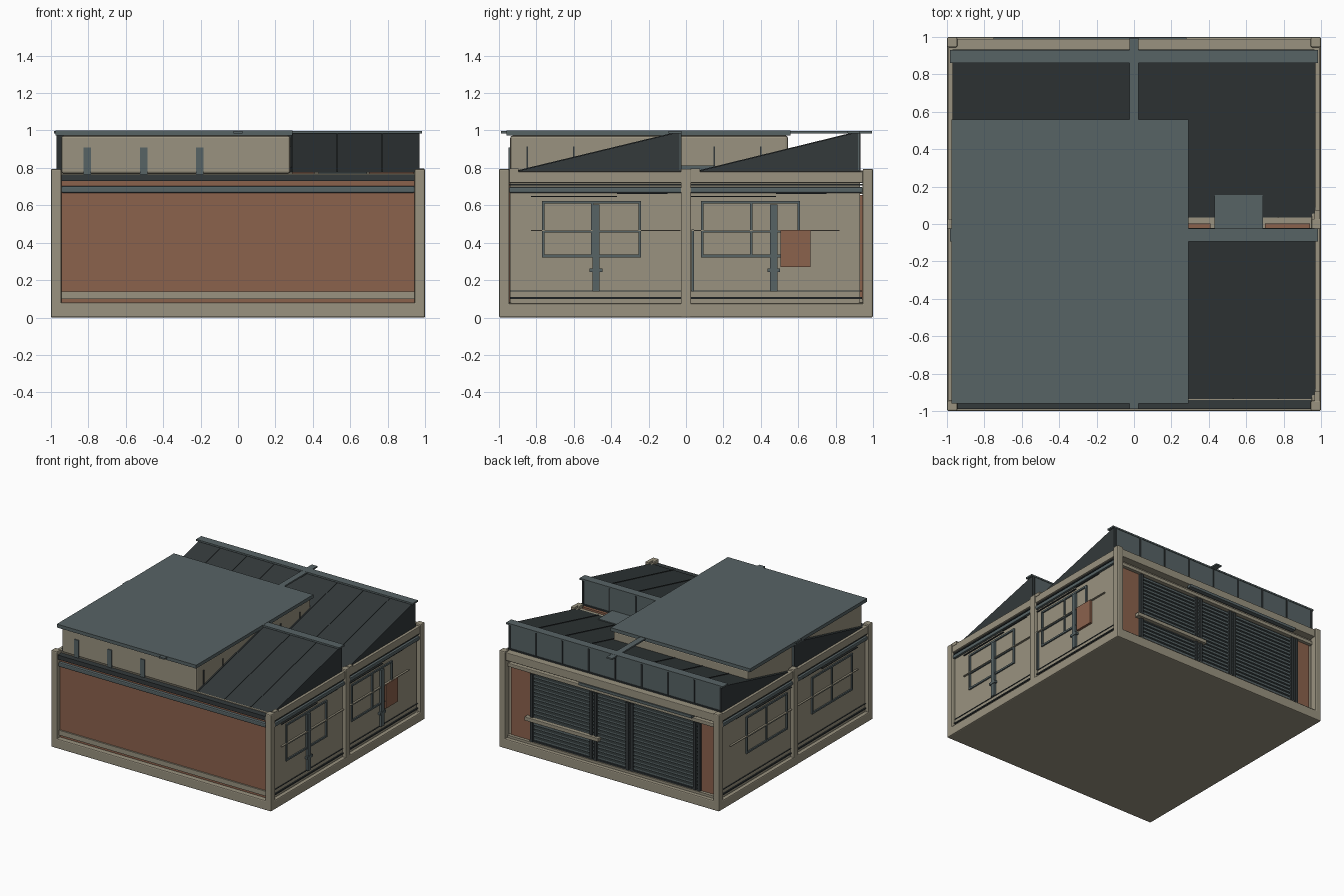
import bpy

if "Cube" in bpy.data.objects:
    bpy.data.objects.remove(bpy.data.objects["Cube"], do_unlink=True)


def material(name, rgb):
    m = bpy.data.materials.new(name)
    m.use_nodes = True
    m.diffuse_color = (*rgb, 1)
    bsdf = m.node_tree.nodes["Principled BSDF"]
    bsdf.inputs["Base Color"].default_value = (*rgb, 1)
    bsdf.inputs["Roughness"].default_value = 0.8
    return m


BEIGE = material("beige concrete", (0.32, 0.29, 0.215))
SLATE = material("slate metal", (0.095, 0.125, 0.13))
DARK = material("dark roofing", (0.033, 0.041, 0.043))
BRICK = material("terracotta", (0.26, 0.122, 0.073))


def solid(name, verts, faces, mat):
    me = bpy.data.meshes.new(name)
    me.from_pydata(verts, [], faces)
    me.materials.append(mat)
    ob = bpy.data.objects.new(name, me)
    bpy.context.collection.objects.link(ob)
    return ob


def box(name, x, y, z, mat, bevel=0):
    """Box from (low, high) pairs on each axis."""
    x, y, z = sorted(x), sorted(y), sorted(z)
    v = [(a, b, c) for a in x for b in y for c in z]
    f = [(0, 1, 3, 2), (4, 6, 7, 5), (0, 4, 5, 1), (2, 3, 7, 6), (0, 2, 6, 4), (1, 5, 7, 3)]
    ob = solid(name, v, f, mat)
    if bevel:
        mod = ob.modifiers.new("Bevel", "BEVEL")
        mod.width = bevel
        mod.segments = 2
    return ob


def repeat(ob, count, offset):
    mod = ob.modifiers.new("Array", "ARRAY")
    mod.count = count
    mod.use_relative_offset = False
    mod.use_constant_offset = True
    mod.constant_offset_displace = offset
    return ob


def wedge(name, x, y, z, mat):
    """Prism rising from y low to y high."""
    v = [(a, b, c) for a in x for b, c in ((y[0], z[0]), (y[1], z[0]), (y[1], z[1]))]
    return solid(name, v, [(0, 2, 1), (3, 4, 5), (0, 1, 4, 3), (1, 2, 5, 4), (0, 3, 5, 2)], mat)


# Main body and frame
box("body", (-.97, .97), (-.94, .93), (.01, .77), BEIGE)
box("floor_slab", (-.98, .98), (-.98, .98), (0, .05), BEIGE)
for s in (1, -1):
    side = "left" if s > 0 else "right"
    for e, end in ((1, "back"), (-1, "front")):
        box(f"{end}_{side}_column", (s * .945, s), (e * .945, e), (0, .795), BEIGE, .008)
    box(f"{side}_middle_column", (s * .95, s), (-.028, .028), (0, .795), BEIGE, .006)
    box(f"{side}_base_beam", (s * .95, s), (-.98, .98), (0, .075), BEIGE, .008)
    box(f"{side}_top_beam", (s * .95, s * .992), (-.96, .96), (.72, .78), BEIGE, .004)
    box(f"{side}_sill", (s * .965, s * .98), (-.94, .94), (.1, .11), DARK)
    box(f"{side}_pipe", (s * .965, s * .99), (-.945, .945), (.667, .697), SLATE, .006)
    box(f"{side}_top_line", (s * .965, s * .982), (-.945, .945), (.707, .715), DARK)
    box(f"{side}_bottom_line", (s * .965, s * .976), (-.94, .94), (.14, .145), DARK)
box("front_base_beam", (-.98, .98), (-1, -.93), (0, .08), BEIGE, .008)
box("back_base_beam", (-.98, .98), (.92, 1), (0, .08), BEIGE, .008)
box("back_top_beam", (-.96, .96), (.92, .99), (.72, .785), BEIGE, .005)

# Front wall
box("front_panel", (-.945, .945), (-.96, -.94), (.08, .73), BRICK)
box("front_sill", (-.945, .945), (-.972, -.94), (.1, .14), BEIGE)
box("front_pipe", (-.945, .945), (-.985, -.95), (.667, .703), SLATE, .008)
box("front_gutter", (-.955, .955), (-.99, -.93), (.73, .765), DARK)


def wall_bar(name, s, y, z, mat=SLATE, depth=.981):
    return box(name, (s * .965, s * depth), y, z, mat)


# Side windows, posts and conduits
for s in (1, -1):
    for y0 in (-.77, .08):
        y1 = y0 + .53
        wall_bar("window_bottom", s, (y0, y1), (.322, .336))
        wall_bar("window_top", s, (y0, y1), (.61, .624))
        wall_bar("window_middle", s, (y0, y1), (.455, .467))
        for y in (y0, y0 + .262, y1 - .013):
            wall_bar("window_upright", s, (y, y + .013), (.322, .624))
        wall_bar("conduit", s, (y0 - .06, y1 + .22 - .01), (.463, .469), BEIGE, .985)
        wall_bar("high_conduit", s, (y0 - .06, y0 + .4), (.645, .651), DARK)
        wall_bar("high_conduit_end", s, (y0 + .4, y0 + .67), (.66, .666), DARK)
        if s > 0:
            p = y0 + .27 if y0 < 0 else y0 + .37
            wall_bar("post", s, (p, p + .038), (.14, .605), SLATE, .988)
            wall_bar("post_bracket", s, (p - .015, p + .053), (.243, .262), SLATE, .993)
wall_bar("wall_panel", 1, (.505, .665), (.27, .468), BRICK, .99)
wall_bar("down_pipe", 1, (.03, .043), (.14, .47), SLATE, .985)

# Back wall: end panels, slatted shutters, posts, ledge and awning
for x in ((.75, .93), (-.93, -.78)):
    box("back_end_panel", x, (.92, .945), (.09, .655), BRICK)
box("shutter_backing", (-.78, .75), (.92, .94), (.1, .655), SLATE)
repeat(box("shutter_slats", (-.77, .74), (.935, .953), (.115, .133), SLATE), 18, (0, 0, .03))
for x in (.73, .19, .15, -.14, -.18, -.75, -.79):
    box("shutter_post", (x - .012, x + .012), (.93, .965), (.09, .655), DARK)
box("shutter_track", (-.8, .75), (.93, .96), (.09, .112), DARK)
box("back_pipe", (-.945, .945), (.93, .965), (.66, .69), BEIGE, .005)
box("back_ledge", (.11, .78), (.93, .985), (.27, .3), BEIGE, .003)
box("back_sill", (-.945, .945), (.93, .97), (.08, .1), BEIGE)
box("back_awning", (-.75, .28), (.96, .998), (.7, .722), SLATE)

# Sawtooth roof bays with glazed back faces
for n, (y0, y1) in enumerate(((-.935, -.035), (.035, .92))):
    wedge(f"roof_bay_{n}", (-.97, .97), (y0, y1), (.775, .992), DARK)
    box("bay_back_panel", (-.965, .965), (y1 - .01, y1 + .006), (.79, .985), SLATE)
    for i in range(9):
        x = -.965 + i * .24
        box("bay_mullion", (x - .006, x + .006), (y1, y1 + .012), (.785, .985), DARK)
    box("bay_bottom_rail", (-.965, .965), (y1, y1 + .014), (.775, .795), DARK)
    box("ridge_beam", (-.985, .985), (y1 - .058, y1 + .01), (.985, .998), SLATE)
    # Raised seams running up the slope
    for x in (-.77, -.53, -.28, .29, .53, .77):
        v = [(x + dx, y, z + dz) for dx in (-.004, .004)
             for y, z in ((y0, .775), (y1, .992)) for dz in (0, .004)]
        solid("roof_seam", v, [(0, 1, 3, 2), (4, 6, 7, 5), (0, 4, 5, 1),
                               (2, 3, 7, 6), (1, 5, 7, 3), (0, 2, 6, 4)], DARK)
    box("eave_bracket", (.965, .995), (y0 - .01, y0 + .04), (.77, .797), BEIGE)
box("centre_beam", (-.025, .025), (-.99, .995), (.985, .997), SLATE)

# Valley between the bays
for x in ((.29, .41), (.7, .94)):
    box("valley_strip", x, (-.03, .003), (.765, .785), BRICK)
box("valley_box", (.43, .69), (-.025, .155), (.77, .812), SLATE)

# Rooftop block with flat cover
box("roof_block", (-.945, .28), (-.94, .545), (.77, .972), BEIGE, .012)
box("block_cover", (-.975, .292), (-.96, .56), (.972, 1), SLATE)
for x in (-.805, -.505, -.205):
    box("block_front_strip", (x - .02, x + .02), (-.948, -.935), (.7, .91), SLATE)
for y in (-.85, -.6, .15, .4):
    box("block_side_rod", (.275, .287), (y - .004, y + .004), (.8, .915), DARK)
